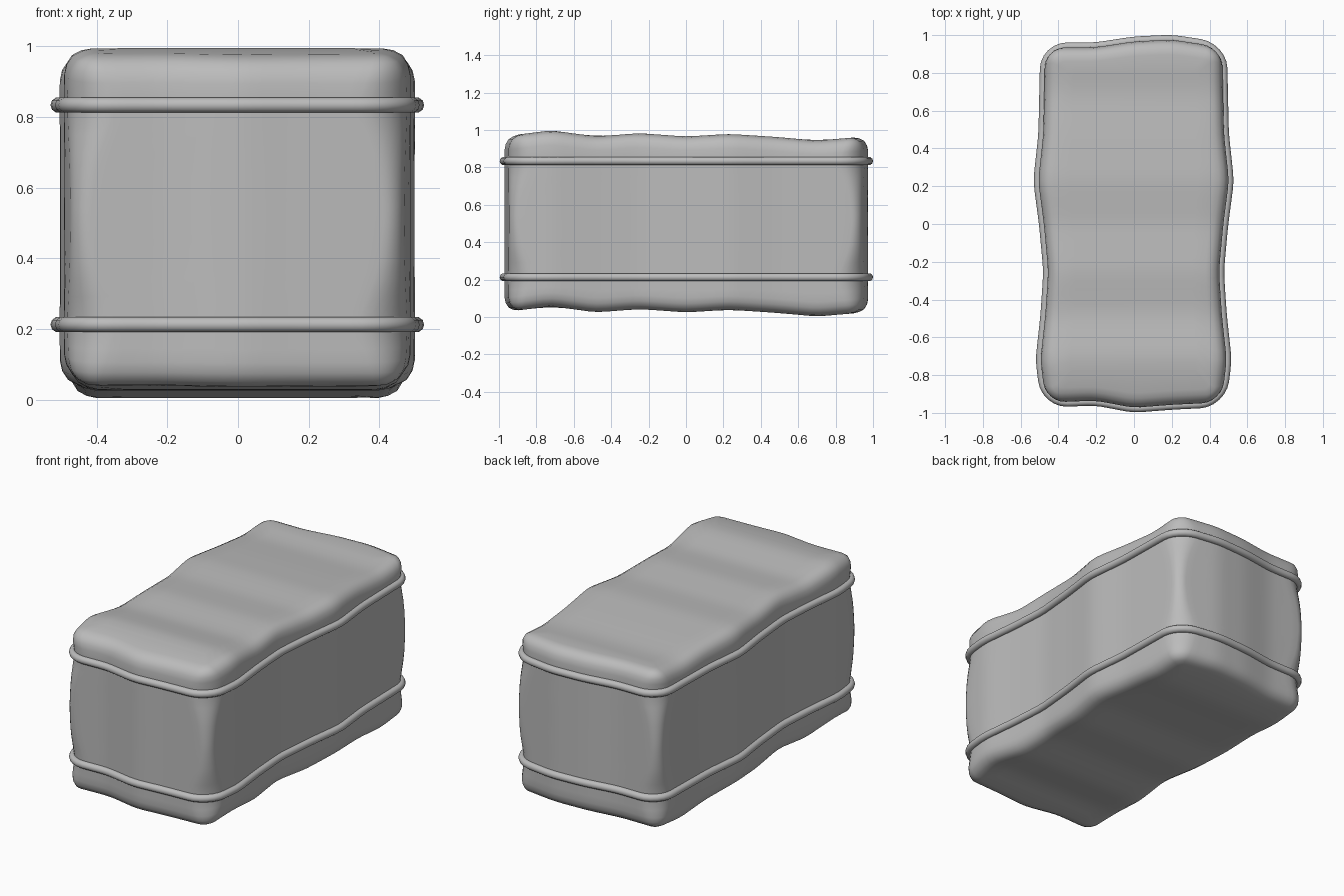
import bpy, bmesh, math

cube = bpy.data.objects.get("Cube")
if cube:
    bpy.data.objects.remove(cube, do_unlink=True)

grey = bpy.data.materials.new("plain grey")
grey.use_nodes = True
grey.diffuse_color = (0.5, 0.5, 0.5, 1)
grey.node_tree.nodes["Principled BSDF"].inputs["Base Color"].default_value = (0.5, 0.5, 0.5, 1)

HX, HY, BOTTOM, TOP = 0.465, 0.945, 0.025, 0.965
LOW_BAND, HIGH_BAND = 0.213, 0.834
EDGE, ARC, SIDE = 10, 6, 36      # segments on half an end, a corner and a long side

# Uneven shape of the block: half width, end positions, height shift, corner radius
WIDTH = [(-.95, .465), (-.72, .493), (-.48, .467), (-.25, .452), (0, .475),
         (.23, .505), (.48, .478), (.95, .468)]
FRONT = [(-.45, .945), (-.2, .935), (0, .973), (.2, .957), (.45, .945)]
BACK = [(-.45, .935), (-.2, .935), (0, .966), (.2, .976), (.45, .938)]
LIFT = [(-.95, .004), (-.72, .033), (-.48, 0), (-.25, .018), (0, 0),
        (.23, .014), (.48, -.002), (.7, -.022), (.92, -.003)]
RADIUS = [(.05, .08), (LOW_BAND, .13), (.36, .07), (.525, .05),
          (.68, .07), (HIGH_BAND, .13), (.95, .08)]


def linear(table, t):
    if t <= table[0][0]:
        return table[0][1]
    for (a, va), (b, vb) in zip(table, table[1:]):
        if t <= b:
            return va + (vb - va) * (t - a) / (b - a)
    return table[-1][1]


def wave(table, t, blur=0.035):
    return sum(linear(table, t + d) for d in (-blur, 0, blur)) / 3


def outline(inset, r, straight_ends=False):
    """Closed wavy rounded rectangle, listed from the middle of the front."""
    hx, hy = HX - inset, HY - inset
    half = [((hx - r) * i / EDGE, -hy) for i in range(EDGE)]
    for sign in (-1, 1):
        for i in range(ARC + 1):
            a = math.pi / 2 * (i / ARC - (sign < 0))
            half.append((hx - r + r * math.cos(a), sign * (hy - r) + r * math.sin(a)))
        if sign < 0:
            half += [(hx, (hy - r) * (2 * i / SIDE - 1)) for i in range(1, SIDE)]
    half += [((hx - r) * i / EDGE, hy) for i in reversed(range(EDGE))]
    loop = half + [(-x, y) for x, y in reversed(half[1:-1])]
    points = []
    for x, y in loop:
        length = HY if straight_ends else wave(FRONT if y < 0 else BACK, x)
        points.append((x * wave(WIDTH, y) / HX - 0.002, y * length / HY))
    return points


def cap(bm, ring):
    """Fill a ring with strips running across the block."""
    n = len(ring)
    first, last = EDGE + ARC, EDGE + ARC + SIDE
    bm.faces.new([ring[k % n] for k in range(-first, first + 1)])
    for k in range(first, last):
        bm.faces.new((ring[k], ring[k + 1], ring[n - k - 1], ring[n - k]))
    bm.faces.new([ring[k] for k in range(last, n - last + 1)])


# Block: a loft of outlines with rounded top and bottom rims
rim = [(0, .15), (0, .075), (.006, .046), (.02, .021), (.045, .006), (.075, 0)]
levels = [(BOTTOM + d, i) for d, i in rim]
steps = 14
levels += [(.14 + (.85 - .14) * s / steps, 0) for s in range(steps + 1)]
levels += [(TOP - d, i) for d, i in reversed(rim)]

bm = bmesh.new()
rings = []
for z, inset in levels:
    r = max(wave(RADIUS, z) - inset, 0.025)
    near_end = min(z - BOTTOM, TOP - z)
    weight = max(0, min(1, (0.19 - near_end) / 0.11))
    rings.append([bm.verts.new((x, y, z + weight * wave(LIFT, y)))
                  for x, y in outline(inset, r, inset > .1)])
for lower, upper in zip(rings, rings[1:]):
    for k in range(len(lower)):
        j = (k + 1) % len(lower)
        bm.faces.new((lower[k], lower[j], upper[j], upper[k]))
cap(bm, rings[0])
cap(bm, rings[-1])
bmesh.ops.recalc_face_normals(bm, faces=bm.faces)
for face in bm.faces:
    face.smooth = True
mesh = bpy.data.meshes.new("block")
bm.to_mesh(mesh)
bm.free()
mesh.materials.append(grey)
bpy.context.collection.objects.link(bpy.data.objects.new("block", mesh))

# Cords tied around the block
for name, z in (("lower_cord", LOW_BAND), ("upper_cord", HIGH_BAND)):
    curve = bpy.data.curves.new(name, "CURVE")
    curve.dimensions = "3D"
    curve.bevel_depth = 0.022
    curve.bevel_resolution = 3
    path = outline(-0.004, 0.12)
    spline = curve.splines.new("POLY")
    spline.points.add(len(path) - 1)
    for point, (x, y) in zip(spline.points, path):
        point.co = (x, y, z, 1)
    spline.use_cyclic_u = True
    spline.use_smooth = True
    curve.materials.append(grey)
    bpy.context.collection.objects.link(bpy.data.objects.new(name, curve))
